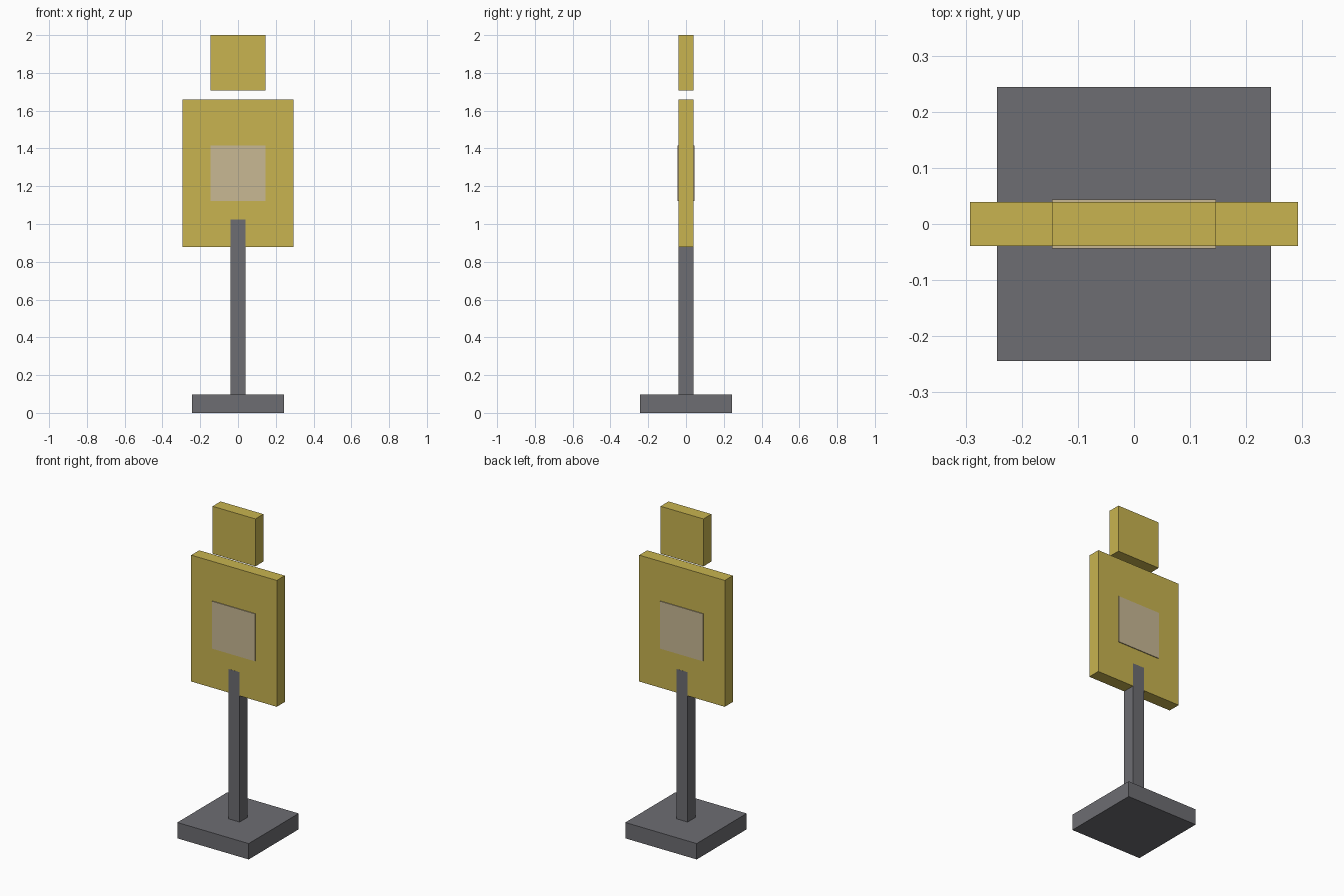
import bpy

if "Cube" in bpy.data.objects:
    bpy.data.objects.remove(bpy.data.objects["Cube"], do_unlink=True)


def make_material(name, color):
    mat = bpy.data.materials.new(name)
    mat.use_nodes = True
    mat.diffuse_color = (*color, 1)
    bsdf = next(n for n in mat.node_tree.nodes if n.type == 'BSDF_PRINCIPLED')
    bsdf.inputs["Base Color"].default_value = (*color, 1)
    return mat


def box(name, width, depth, bottom, top, mat):
    """Box centred on the vertical axis between two heights."""
    bpy.ops.mesh.primitive_cube_add(size=1, location=(0, 0, (bottom + top) / 2))
    obj = bpy.context.object
    obj.name = name
    obj.scale = (width, depth, top - bottom)
    bpy.ops.object.transform_apply(location=False, rotation=False, scale=True)
    obj.data.materials.append(mat)
    return obj


gold = make_material("mustard yellow", (0.578, 0.456, 0.08))
grey = make_material("dark grey", (0.153, 0.153, 0.168))
beige = make_material("pale beige", (0.578, 0.479, 0.296))

# Stand: the post stands a hair proud of the board so its top end shows
box("base", 0.488, 0.488, 0, 0.098, grey)
box("post", 0.078, 0.079, 0.049, 1.024, grey)

# Target: body board, centre panel showing on both sides, floating head
box("body_board", 0.585, 0.078, 0.878, 1.659, gold)
box("centre_panel", 0.293, 0.088, 1.122, 1.415, beige)
box("head_board", 0.293, 0.078, 1.707, 2.0, gold)
